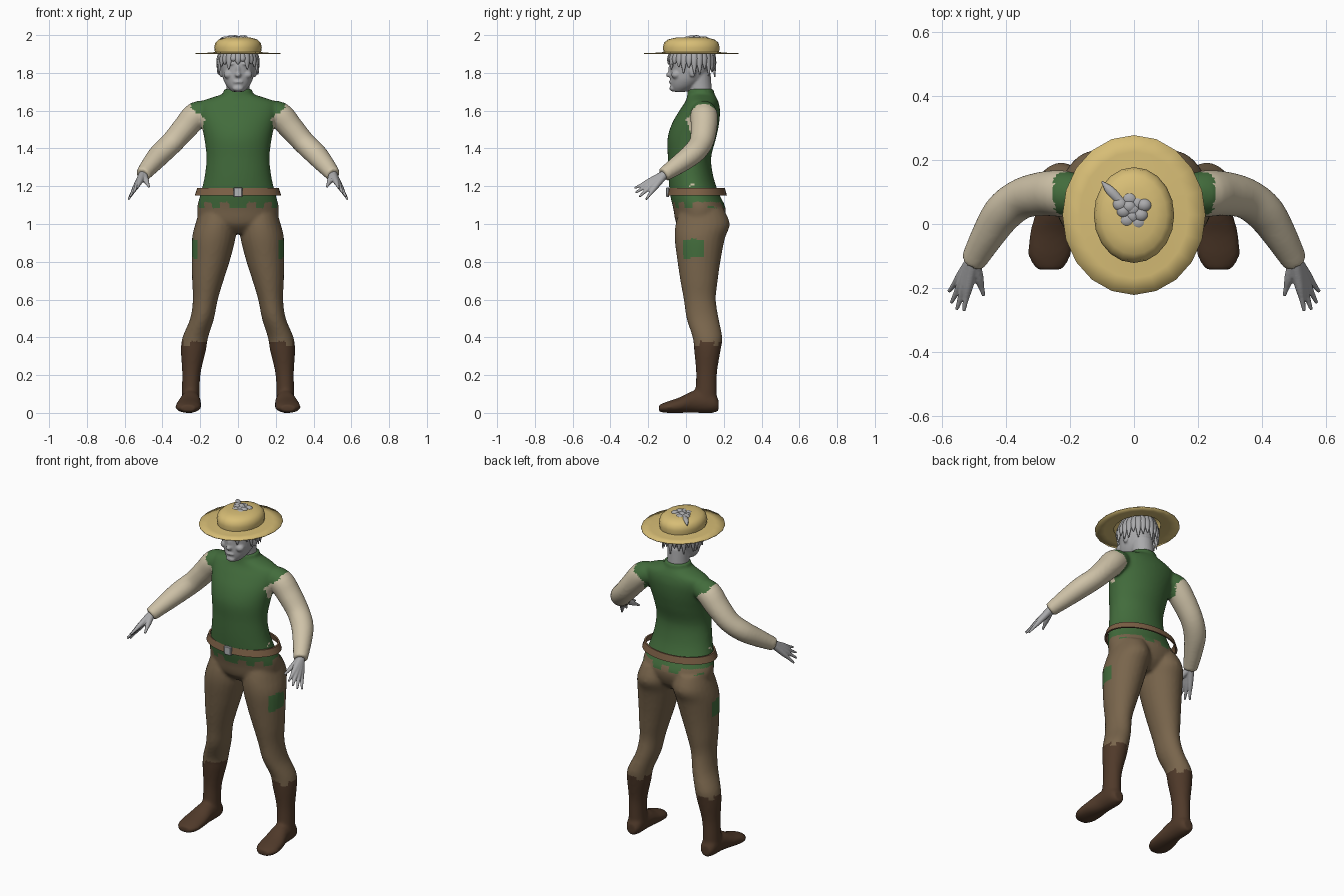
import bpy, bmesh, math
from mathutils import Vector, Matrix

old = bpy.data.objects.get("Cube")
if old:
    bpy.data.objects.remove(old, do_unlink=True)


def material(name, rgb):
    m = bpy.data.materials.new(name)
    m.use_nodes = True
    m.diffuse_color = (*rgb, 1)
    bsdf = m.node_tree.nodes["Principled BSDF"]
    bsdf.inputs["Base Color"].default_value = (*rgb, 1)
    bsdf.inputs["Roughness"].default_value = 0.8
    return m


GREEN = material("shirt green", (0.055, 0.15, 0.045))
CREAM = material("sleeve cream", (0.62, 0.54, 0.39))
BROWN = material("trouser brown", (0.19, 0.13, 0.072))
DARK = material("boot brown", (0.08, 0.042, 0.023))
STRAW = material("straw", (0.68, 0.51, 0.18))
LEATHER = material("belt leather", (0.2, 0.115, 0.06))
GREY = material("skin grey", (0.4, 0.4, 0.41))
METAL = material("buckle grey", (0.45, 0.46, 0.47))


def finish(name, bm, mats, angle=60):
    """Turn a bmesh into a smooth shaded object."""
    bmesh.ops.recalc_face_normals(bm, faces=bm.faces)
    me = bpy.data.meshes.new(name)
    bm.to_mesh(me)
    bm.free()
    ob = bpy.data.objects.new(name, me)
    bpy.context.collection.objects.link(ob)
    for m in mats:
        me.materials.append(m)
    bpy.ops.object.select_all(action='DESELECT')
    ob.select_set(True)
    bpy.context.view_layer.objects.active = ob
    bpy.ops.object.shade_smooth_by_angle(angle=math.radians(angle))
    return ob


def blend(ob, voxel, passes):
    """Fuse overlapping volumes into one smooth skin."""
    r = ob.modifiers.new("fuse", 'REMESH')
    r.mode, r.voxel_size, r.use_smooth_shade = 'VOXEL', voxel, True
    s = ob.modifiers.new("relax", 'SMOOTH')
    s.factor, s.iterations = 0.5, passes
    dg = bpy.context.evaluated_depsgraph_get()
    me = bpy.data.meshes.new_from_object(ob.evaluated_get(dg))
    mats = list(ob.data.materials)
    ob.modifiers.clear()
    ob.data = me
    me.materials.clear()
    for m in mats:
        me.materials.append(m)
    for p in me.polygons:
        p.use_smooth = True


def curve_through(rows, steps=4):
    """Catmull-Rom interpolation of section rows."""
    rows = [Vector(r) for r in rows]
    pts = [rows[0]] + rows + [rows[-1]]
    out = []
    for a, b, c, d in zip(pts, pts[1:], pts[2:], pts[3:]):
        for i in range(steps):
            t = i / steps
            out.append(0.5 * (2 * b + (c - a) * t + (2 * a - 5 * b + 4 * c - d) * t**2
                              + (3 * b - a - 3 * c + d) * t**3))
    return out + [rows[-1]]


def loft(bm, rows, frame=None, side=1, n=24):
    """Closed tube; rows are x, y, z, half width, half depth."""
    secs = curve_through(rows)
    rings = []
    for i, s in enumerate(secs):
        c = s.to_3d() if len(s) == 3 else Vector(s[:3])
        if frame:
            u, v = frame
        else:
            t = Vector(secs[min(i + 1, len(secs) - 1)][:3]) - Vector(secs[max(i - 1, 0)][:3])
            u = t.cross(Vector((0, 0, 1))).normalized()
            v = u.cross(t).normalized()
        ring = []
        for k in range(n):
            a = math.tau * k / n
            p = c + u * s[3] * math.cos(a) + v * s[4] * math.sin(a)
            ring.append(bm.verts.new((p.x * side, p.y, p.z)))
        rings.append(ring)
    for r, q in zip(rings, rings[1:]):
        for k in range(n):
            bm.faces.new((r[k], r[(k + 1) % n], q[(k + 1) % n], q[k]))
    bm.faces.new(rings[0])
    bm.faces.new(rings[-1])


X, Y, Z = Vector((1, 0, 0)), Vector((0, 1, 0)), Vector((0, 0, 1))


def upright(rows):
    """Rows of z, centre x, half width, front y, back y."""
    return [(cx, (f + b) / 2, z, w, (b - f) / 2) for z, cx, w, f, b in rows]


def ball(bm, pos, size):
    m = Matrix.Translation(pos) @ Matrix.Diagonal((*size, 1))
    bmesh.ops.create_icosphere(bm, subdivisions=3, radius=1, matrix=m)


# Clothed body: torso, arms, legs and feet fused together
TORSO = [(.95, 0, .13, 0, .14), (1, 0, .2, -.05, .19), (1.08, 0, .217, -.067, .21),
         (1.16, 0, .198, -.085, .175), (1.25, 0, .177, -.093, .145), (1.35, 0, .167, -.096, .133),
         (1.45, 0, .178, -.098, .158), (1.53, 0, .195, -.075, .175), (1.6, 0, .21, -.035, .18),
         (1.645, 0, .2, -.005, .172), (1.672, 0, .13, .005, .16), (1.69, 0, .08, .008, .15),
         (1.715, 0, .077, .01, .148)]
LEG = [(1.08, .11, .09, -.03, .2), (1, .118, .108, -.055, .232), (.92, .129, .115, -.06, .205),
       (.8, .145, .1, -.045, .182), (.7, .16, .083, -.03, .168), (.6, .173, .066, -.012, .158),
       (.5, .19, .063, .003, .173), (.4, .226, .068, .035, .192), (.33, .236, .066, .043, .183),
       (.22, .246, .05, .053, .165), (.13, .25, .047, .05, .163), (.05, .25, .05, .04, .165)]
ARM = [(.13, .09, 1.6, .05, .05), (.215, .095, 1.58, .072, .07), (.28, .095, 1.51, .07, .066),
       (.35, .08, 1.43, .064, .06), (.41, .035, 1.372, .062, .058), (.46, -.04, 1.315, .052, .05),
       (.505, -.12, 1.26, .04, .038)]
FOOT = [(.25, .172, .04, .03, .03), (.25, .14, .055, .047, .055), (.252, .05, .06, .053, .06),
        (.26, -.03, .042, .066, .042), (.264, -.1, .03, .066, .03), (.264, -.143, .024, .04, .018)]
bm = bmesh.new()
loft(bm, upright(TORSO), (X, Y), n=40)
for side in (1, -1):
    loft(bm, upright(LEG), (X, Y), side)
    loft(bm, ARM, None, side)
    loft(bm, FOOT, (X, Z), side)
body = finish("clothed_body", bm, [GREEN, CREAM, BROWN, DARK])
blend(body, 0.01, 4)


def garment(c):
    x, y, z = abs(c.x), c.y, c.z
    ragged = 1 if math.sin(55 * x + 40 * y) > 0 else -1
    edge = z - 1.375 if z > 1.54 else 0.19
    if z > 1.2 and x > edge + 0.006 * ragged:
        return 1
    if z > 1.1 + 0.016 * ragged:
        return 0
    if z < 0.365 + 0.014 * ragged:
        return 3
    if 0.82 < z < 0.92 and -0.015 < y < 0.09 and x > 0.19:
        return 0
    return 2


for p in body.data.polygons:
    p.material_index = garment(p.center)

# Hands: five fingers fanning out from each wrist
WRIST = Vector((.503, -.112, 1.264))
TIPS = [(.47, -.225, 1.195), (.533, -.272, 1.19), (.555, -.268, 1.165),
        (.572, -.247, 1.145), (.58, -.212, 1.13)]
for side, label in ((1, "left"), (-1, "right")):
    bm = bmesh.new()
    for i, tip in enumerate(TIPS):
        tip = Vector(tip)
        knuckle = WRIST.lerp(tip, 0.5)
        r = 0.016
        rows = [(*WRIST, .022, .022), (*knuckle, r, r), (*WRIST.lerp(tip, .75), .01, .01),
                (*tip, .006, .006)]
        loft(bm, rows, None, side, 10)
    hand = finish(label + "_hand", bm, [GREY])
    blend(hand, 0.004, 3)

# Head with neck, face and ears
HEAD = [(1.7, 0, .03, -.068, 0), (1.725, 0, .056, -.08, .05), (1.76, 0, .076, -.084, .09),
        (1.8, 0, .086, -.084, .12), (1.85, 0, .093, -.084, .138), (1.9, 0, .094, -.08, .145),
        (1.95, 0, .08, -.05, .12), (1.975, 0, .04, -.02, .08)]
NECK = [(1.66, 0, .066, .02, .14), (1.72, 0, .061, .012, .136), (1.8, 0, .062, .01, .13)]
bm = bmesh.new()
loft(bm, upright(HEAD), (X, Y), n=32)
loft(bm, upright(NECK), (X, Y))
ball(bm, (0, -.088, 1.79), (.016, .018, .014))
ball(bm, (0, -.083, 1.815), (.01, .012, .032))
ball(bm, (0, -.081, 1.752), (.026, .01, .008))
ball(bm, (0, -.07, 1.718), (.03, .018, .016))
for side in (1, -1):
    ball(bm, (side * .036, -.072, 1.848), (.03, .014, .009))
    ball(bm, (side * .05, -.052, 1.79), (.026, .026, .022))
    ball(bm, (side * .09, .035, 1.81), (.01, .02, .034))
head = finish("head", bm, [GREY])
blend(head, 0.006, 2)

# Hair: pointed locks around the head and a tousled tuft on the crown
bm = bmesh.new()
for k in range(26):
    a = math.tau * k / 26
    out = Vector((math.sin(a), -math.cos(a), 0))
    front = max(0, math.cos(a))
    drop = 1.80 + 0.045 * front + 0.022 * math.sin(k * 2.3)
    mid = Vector((out.x * .1, .03 + out.y * .116, 1.875))
    rows = [(out.x * .07, .03 + out.y * .09, 1.93, .02, .02), (*mid, .02, .014),
            (out.x * .107, .03 + out.y * .122, drop, .003, .003)]
    loft(bm, rows, None, 1, 8)
for k in range(11):
    a = k * 2.4
    r = 0.014 * math.sqrt(k)
    ball(bm, (r * math.cos(a) - .005, .045 + r * math.sin(a), 1.978),
         (.024, .022, .018 + .004 * math.sin(k * 1.7)))
loft(bm, [(-.04, .07, 1.985, .012, .008), (-.075, .105, 1.984, .014, .008),
          (-.1, .132, 1.97, .003, .003)], None, 1, 8)
finish("hair", bm, [GREY])


def ring_surface(bm, profile, cy, n):
    """Elliptical rings; profile rows are half width, half depth, z."""
    rings = [[bm.verts.new((w * math.cos(math.tau * k / n), cy + d * math.sin(math.tau * k / n), z))
              for k in range(n)] for w, d, z in profile]
    for r, q in zip(rings, rings[1:]):
        for k in range(n):
            bm.faces.new((r[k], r[(k + 1) % n], q[(k + 1) % n], q[k]))
    return rings


# Straw hat: wide thin brim and low rounded crown
bm = bmesh.new()
BRIM = [(.224, .25, 1.904), (.17, .198, 1.906), (.122, .147, 1.91)]
CROWN = [(.126, .15, 1.935), (.12, .144, 1.96), (.102, .123, 1.977), (.07, .085, 1.986),
         (.03, .036, 1.988)]
rings = ring_surface(bm, BRIM + CROWN, .028, 20)
bm.faces.new(rings[-1])
hat = finish("straw_hat", bm, [STRAW], 70)
thick = hat.modifiers.new("straw thickness", 'SOLIDIFY')
thick.thickness, thick.offset = 0.004, -1

# Belt: loose flaring band around the hips, with a square buckle
bm = bmesh.new()
BELT = [(.216, .147, 1.19), (.229, .157, 1.152), (.218, .148, 1.152), (.206, .138, 1.19),
        (.216, .147, 1.19)]
ring_surface(bm, BELT, .059, 40)
bmesh.ops.remove_doubles(bm, verts=bm.verts, dist=1e-5)
finish("belt", bm, [LEATHER], 40)
bm = bmesh.new()
bmesh.ops.create_cube(bm, size=1, matrix=Matrix.Translation((0, -.097, 1.168))
                      @ Matrix.Diagonal((.046, .016, .052, 1)))
bmesh.ops.bevel(bm, geom=bm.edges[:], offset=.004, segments=1, affect='EDGES')
finish("belt_buckle", bm, [METAL], 30)
